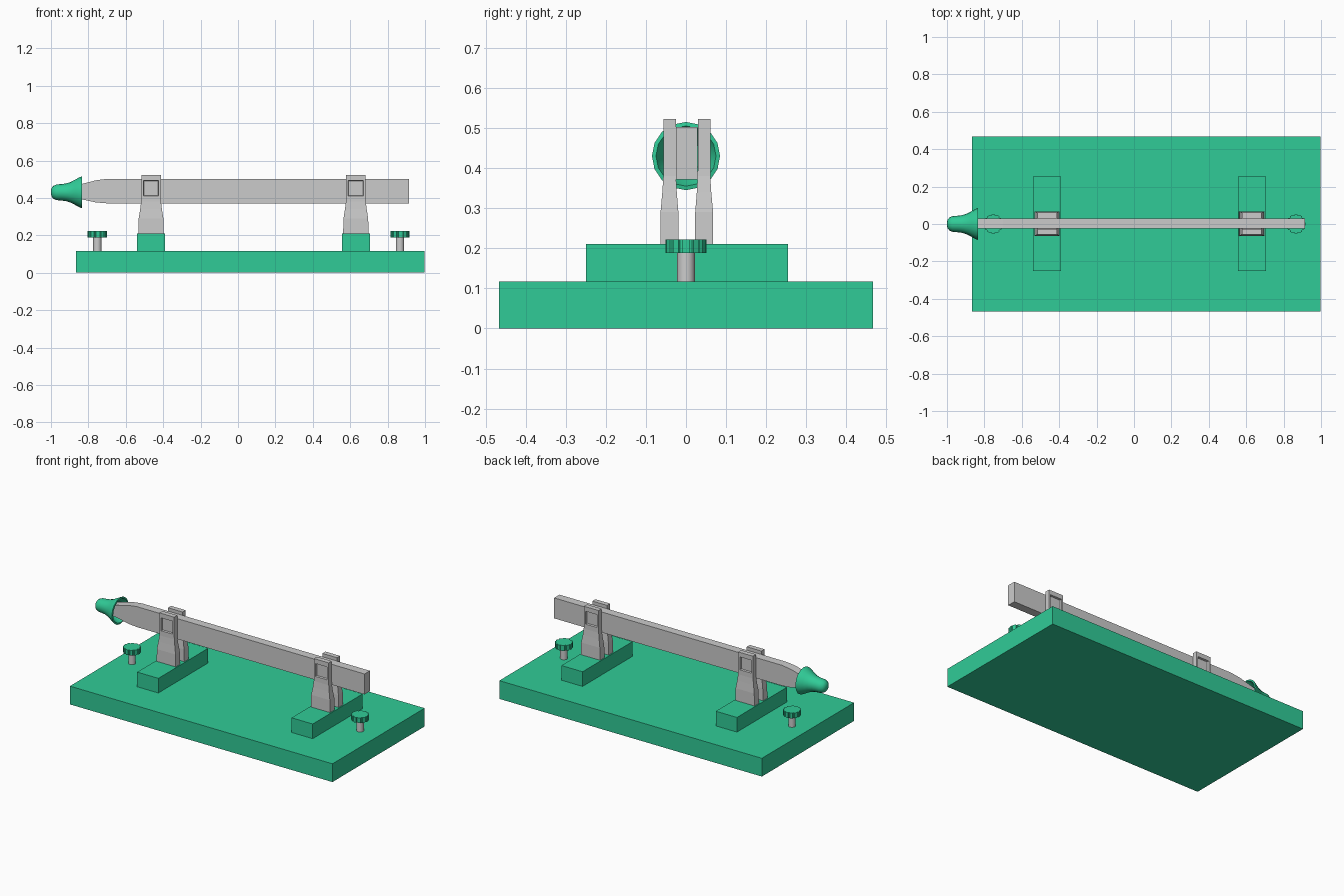
import bpy, bmesh, math

if "Cube" in bpy.data.objects:
    bpy.data.objects.remove(bpy.data.objects["Cube"])

GREEN = bpy.data.materials.new("green")
GREEN.diffuse_color = (0.03, 0.6, 0.31, 1)
GREEN.use_nodes = True
GREEN.node_tree.nodes["Principled BSDF"].inputs["Base Color"].default_value = GREEN.diffuse_color


def finish(name, bm, mat=None, smooth=False):
    bmesh.ops.recalc_face_normals(bm, faces=bm.faces[:])
    me = bpy.data.meshes.new(name)
    bm.to_mesh(me)
    bm.free()
    ob = bpy.data.objects.new(name, me)
    bpy.context.collection.objects.link(ob)
    if mat:
        me.materials.append(mat)
    if smooth:
        bpy.context.view_layer.objects.active = ob
        ob.select_set(True)
        bpy.ops.object.shade_smooth_by_angle(angle=math.radians(40))
        ob.select_set(False)
    return ob


def loft(rings, close=True):
    """Skin a list of equal-length point rings, capping both ends if asked."""
    bm = bmesh.new()
    vs = [[bm.verts.new(p) for p in r] for r in rings]
    n = len(rings[0])
    for a, b in zip(vs, vs[1:]):
        for i in range(n):
            j = (i + 1) % n
            bm.faces.new((a[i], a[j], b[j], b[i]))
    if close:
        bm.faces.new(vs[0])
        bm.faces.new(vs[-1])
    return bm


def rect(x0, x1, y0, y1, z):
    return [(x0, y0, z), (x1, y0, z), (x1, y1, z), (x0, y1, z)]


def box(name, x0, x1, y0, y1, z0, z1, mat=None):
    return finish(name, loft([rect(x0, x1, y0, y1, z0), rect(x0, x1, y0, y1, z1)]), mat)


def circle(r, z, cx, n=16):
    return [(cx + r * math.cos(2 * math.pi * i / n), r * math.sin(2 * math.pi * i / n), z)
            for i in range(n)]


# Base slab
box("base", -0.865, 0.997, -0.467, 0.467, 0, 0.117, GREEN)


# Tapered clip plate: z, half width, inner y, outer y
PLATE = [(0.205, 0.068, 0.021, 0.0655), (0.29, 0.066, 0.021, 0.0655),
         (0.34, 0.058, 0.025, 0.061), (0.38, 0.053, 0.027, 0.0585),
         (0.40, 0.052, 0.0275, 0.0585), (0.505, 0.052, 0.0275, 0.0585),
         (0.523, 0.052, 0.0275, 0.0585)]


def clip_plate(name, cx, side):
    bm = loft([rect(cx - w, cx + w, 0.002 + side * a, 0.002 + side * b, z)
               for z, w, a, b in PLATE])
    bmesh.ops.recalc_face_normals(bm, faces=bm.faces[:])
    # square recess on the outer face
    face = max((f for f in bm.faces if abs(f.calc_center_median().z - 0.4525) < 0.002),
               key=lambda f: f.calc_center_median().y * side)
    bmesh.ops.inset_individual(bm, faces=[face], thickness=0.016)
    bmesh.ops.inset_individual(bm, faces=[face], thickness=0.003, depth=-0.012)
    finish(name, bm)


# Two supports, each a block with a pair of plates
for tag, cx in (("left", -0.465), ("right", 0.63)):
    box(tag + "_block", cx - 0.075, cx + 0.075, -0.25, 0.255, 0.117, 0.211, GREEN)
    clip_plate(tag + "_clip_front", cx, -1)
    clip_plate(tag + "_clip_back", cx, 1)

# Blade: x, bottom z, top z, tapering into the handle
BLADE = [(-0.93, 0.41, 0.45), (-0.83, 0.391, 0.476), (-0.76, 0.376, 0.494),
         (-0.70, 0.371, 0.502), (0.915, 0.371, 0.502)]
finish("blade", loft([[(x, -0.025, a), (x, 0.029, a), (x, 0.029, b), (x, -0.025, b)]
                      for x, a, b in BLADE]))

# Bell handle turned around the x axis, hollow at the open end
HANDLE = [(-1, 0.008), (-0.997, 0.022), (-0.988, 0.034), (-0.97, 0.042), (-0.945, 0.044),
          (-0.92, 0.047), (-0.895, 0.055), (-0.87, 0.068), (-0.85, 0.079), (-0.835, 0.085),
          (-0.833, 0.075), (-0.855, 0.066), (-0.88, 0.052), (-0.905, 0.04)]
bm = loft([[(x, py, 0.43 + px) for px, py, _ in circle(r, 0, 0)] for x, r in HANDLE])
finish("handle", bm, GREEN, smooth=True)

# Terminal screws with knurled heads
for tag, cx in (("left", -0.752), ("right", 0.866)):
    finish(tag + "_screw_stem", loft([circle(0.022, 0.112, cx), circle(0.022, 0.19, cx)]),
           smooth=True)
    rim = []
    for i in range(12):
        for off, r in ((-0.30, 0.052), (0.30, 0.052), (0.38, 0.047), (0.62, 0.047)):
            a = 2 * math.pi * (i + off) / 12
            rim.append((cx + r * math.cos(a), r * math.sin(a)))
    finish(tag + "_screw_head", loft([[(x, y, z) for x, y in rim] for z in (0.188, 0.222)]), GREEN)
